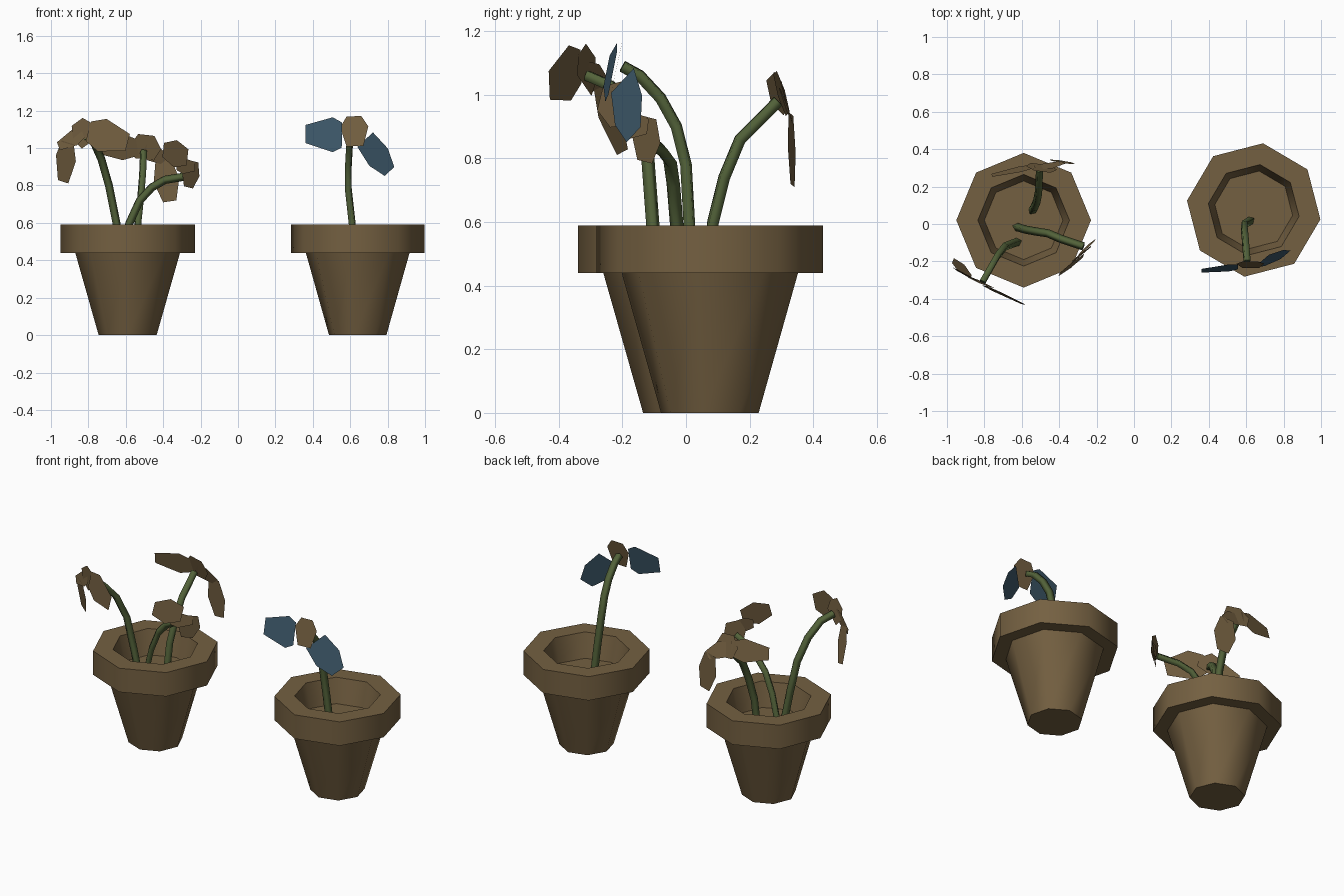
import bpy, bmesh
from math import cos, sin, pi, radians
from mathutils import Vector

cube = bpy.data.objects.get("Cube")
if cube:
    bpy.data.objects.remove(cube, do_unlink=True)


def make_material(name, rgb):
    mat = bpy.data.materials.new(name)
    mat.use_nodes = True
    mat.diffuse_color = (*rgb, 1)
    mat.node_tree.nodes["Principled BSDF"].inputs["Base Color"].default_value = (*rgb, 1)
    return mat


brown = make_material("clay brown", (0.175, 0.117, 0.053))
green = make_material("stem green", (0.087, 0.125, 0.042))
blue = make_material("petal blue", (0.048, 0.1, 0.145))


def add_object(name, bm, mat):
    mesh = bpy.data.meshes.new(name)
    bm.to_mesh(mesh)
    bm.free()
    mesh.materials.append(mat)
    obj = bpy.data.objects.new(name, mesh)
    bpy.context.collection.objects.link(obj)
    return obj


def select_only(obj):
    bpy.ops.object.select_all(action='DESELECT')
    obj.select_set(True)
    bpy.context.view_layer.objects.active = obj


# Eight-sided pot: one profile of (radius, height) from base, over the rim, to the soil
POT_PROFILE = [(0.155, 0), (0.28, 0.44), (0.36, 0.44), (0.36, 0.59), (0.245, 0.59), (0.21, 0.44)]


def pot(name, x, y, turn):
    bm = bmesh.new()
    rings = []
    for radius, z in POT_PROFILE:
        angles = [radians(turn) + i * pi / 4 for i in range(8)]
        rings.append([bm.verts.new((x + radius * cos(a), y + radius * sin(a), z)) for a in angles])
    for low, high in zip(rings, rings[1:]):
        for i in range(8):
            j = (i + 1) % 8
            bm.faces.new((low[i], low[j], high[j], high[i]))
    bm.faces.new(list(reversed(rings[0])))
    bm.faces.new(rings[-1])
    obj = add_object(name, bm, brown)
    select_only(obj)
    bpy.ops.object.shade_smooth_by_angle(angle=radians(50))


# Four-sided tube along a bent path
def stem(name, path):
    curve = bpy.data.curves.new(name, 'CURVE')
    curve.dimensions = '3D'
    curve.bevel_depth = 0.022
    curve.bevel_resolution = 0
    curve.use_fill_caps = True
    spline = curve.splines.new('POLY')
    spline.points.add(len(path) - 1)
    for point, co in zip(spline.points, path):
        point.co = (*co, 1)
    curve.materials.append(green)
    obj = bpy.data.objects.new(name, curve)
    bpy.context.collection.objects.link(obj)
    select_only(obj)
    bpy.ops.object.convert(target='MESH')


# Flat six-sided petal: root and tip set its axis, facing sets its plane
def petal(name, root, tip, width, facing, mat=brown, bulge=0.35, root_width=0.3):
    root, tip = Vector(root), Vector(tip)
    axis = tip - root
    side = axis.cross(Vector(facing)).normalized() * width
    outline = [(0, root_width), (bulge, 0.5), (1, 0.26)]
    outline += [(t, -w) for t, w in reversed(outline)]
    bm = bmesh.new()
    bm.faces.new([bm.verts.new(root + axis * t + side * w) for t, w in outline])
    add_object(name, bm, mat)


# Pots
pot("left_pot", 0.64, 0.075, 37)
pot("right_pot", -0.59, 0.02, 0)

# Stems
stem("blue_flower_stem", [(0.625, 0.02, 0.43), (0.61, 0.01, 0.6), (0.59, 0, 0.78),
                          (0.59, -0.03, 0.9), (0.595, -0.08, 0.99), (0.6, -0.145, 1.06), (0.605, -0.2, 1.09)])
stem("front_stem", [(-0.62, -0.095, 0.43), (-0.65, -0.105, 0.6), (-0.69, -0.12, 0.8),
                    (-0.73, -0.17, 0.94), (-0.77, -0.24, 1.03), (-0.81, -0.31, 1.06)])
stem("side_stem", [(-0.63, -0.015, 0.43), (-0.58, -0.03, 0.6), (-0.525, -0.04, 0.72),
                   (-0.46, -0.05, 0.79), (-0.39, -0.08, 0.83), (-0.27, -0.12, 0.85)])
stem("back_stem", [(-0.545, 0.07, 0.43), (-0.535, 0.085, 0.6), (-0.52, 0.12, 0.74),
                   (-0.51, 0.17, 0.86), (-0.505, 0.29, 0.98)])

# Blue flower: two blue petals and a brown one between
petal("blue_petal_right", (0.555, -0.23, 1.07), (0.36, -0.25, 1.075), 0.19, (0, -1, 0.2), blue, 0.25, 0.36)
petal("blue_petal_left", (0.68, -0.2, 1.045), (0.81, -0.165, 0.875), 0.16, (0.5, -0.8, 0.2), blue, 0.55, 0.42)
petal("blue_flower_middle", (0.625, -0.235, 1.01), (0.62, -0.2, 1.17), 0.15, (0, -1, 0.3), brown, 0.65)

# Front flower
front = (-0.5, -0.85, 0.1)
petal("front_petal_wide", (-0.8, -0.33, 1.09), (-0.59, -0.43, 1.03), 0.18, front)
petal("front_petal_upper", (-0.79, -0.32, 1.03), (-0.86, -0.3, 1.14), 0.15, front, brown, 0.5, 0.4)
petal("front_petal_shoulder", (-0.83, -0.31, 1.08), (-0.96, -0.24, 1.01), 0.09, front)
petal("front_petal_lower", (-0.91, -0.27, 1.03), (-0.935, -0.2, 0.82), 0.13, front, brown, 0.4)

# Side flower
side = (0.7, -0.7, 0.1)
petal("side_petal_upper", (-0.27, -0.17, 0.95), (-0.4, -0.27, 0.99), 0.15, side, brown, 0.5)
petal("side_petal_middle", (-0.33, -0.2, 0.91), (-0.23, -0.12, 0.9), 0.09, side)
petal("side_petal_lower", (-0.24, -0.12, 0.93), (-0.265, -0.13, 0.79), 0.13, side, brown, 0.5)

# Back flower
back = (0.15, 1, 0.2)
petal("back_petal_wide", (-0.53, 0.31, 1.0), (-0.76, 0.26, 1.01), 0.14, back)
petal("back_petal_upper", (-0.5, 0.32, 0.94), (-0.49, 0.28, 1.07), 0.17, back, brown, 0.5)
petal("back_petal_shoulder", (-0.5, 0.3, 1.0), (-0.38, 0.33, 0.93), 0.1, back)
petal("back_petal_lower", (-0.4, 0.33, 0.94), (-0.365, 0.335, 0.715), 0.14, back, brown, 0.5)
